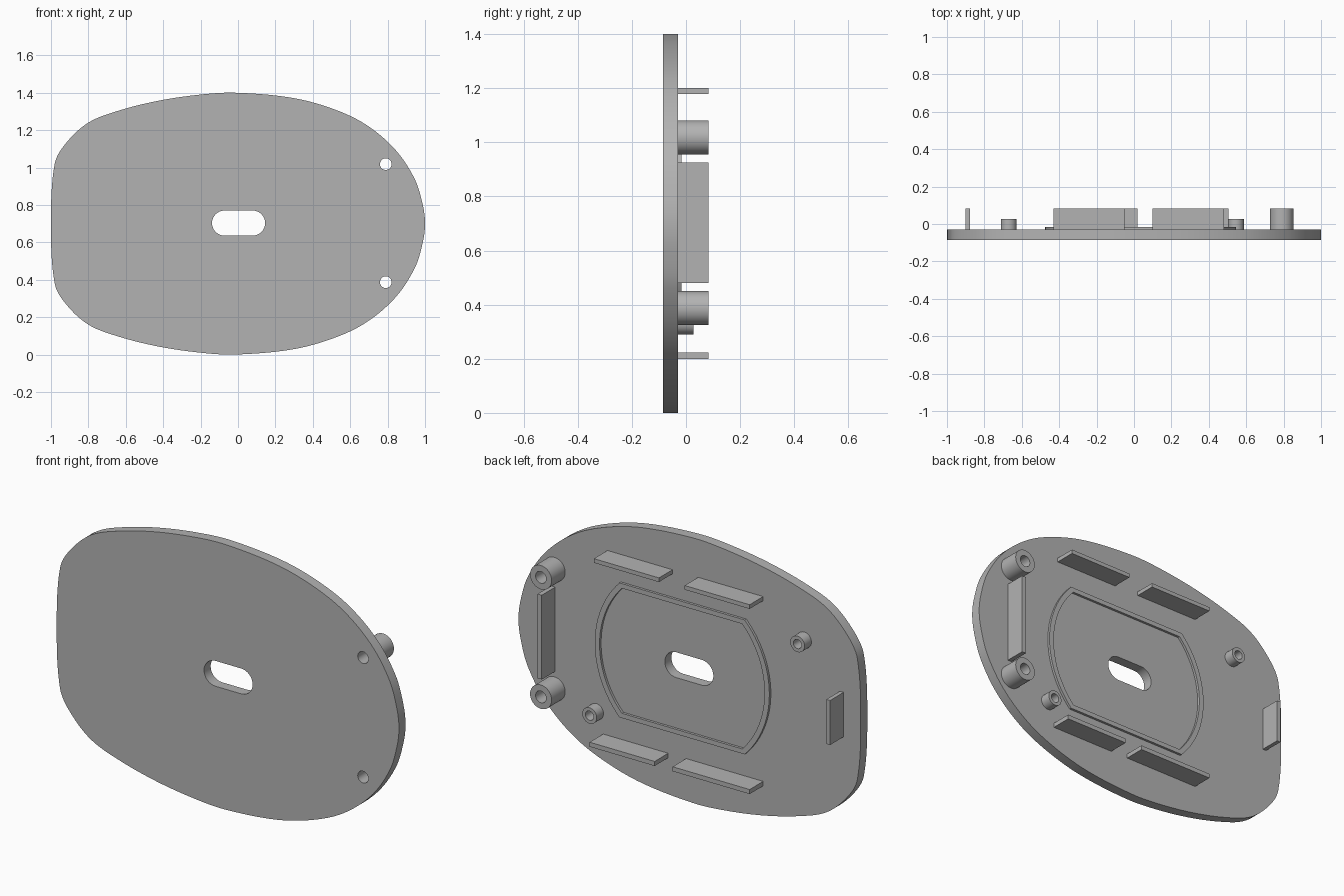
import bpy
import bmesh
from math import cos, sin, asin, pi, radians
from mathutils import Vector, Matrix
from mathutils.geometry import interpolate_bezier

cube = bpy.data.objects.get("Cube")
if cube:
    bpy.data.objects.remove(cube, do_unlink=True)

MID = 0.7          # height of the horizontal symmetry line
FRONT, FACE, TOP = -0.085, -0.03, 0.083

grey = bpy.data.materials.new("plain_grey")
grey.use_nodes = True
grey.diffuse_color = (0.45, 0.45, 0.45, 1)
grey.node_tree.nodes["Principled BSDF"].inputs["Base Color"].default_value = grey.diffuse_color


def arc(cx, cz, r, a0, a1, n):
    """Points on an arc, both ends included."""
    return [(cx + r * cos(a0 + (a1 - a0) * i / n), cz + r * sin(a0 + (a1 - a0) * i / n))
            for i in range(n + 1)]


def circle(cx, cz, r, n=40):
    return arc(cx, cz, r, 0, 2 * pi, n)[:-1]


def rect(x0, x1, z0, z1):
    return [(x0, z0), (x1, z0), (x1, z1), (x0, z1)]


def smooth_loop(points, steps=8):
    """Closed smooth curve through the points."""
    pts = [Vector(p) for p in points]
    n = len(pts)
    tan = [(pts[(i + 1) % n] - pts[i - 1]).normalized() for i in range(n)]
    out = []
    for i in range(n):
        a, b = pts[i], pts[(i + 1) % n]
        d = (b - a).length / 3
        out += interpolate_bezier(a, a + tan[i] * d, b - tan[(i + 1) % n] * d, b, steps + 1)[:-1]
    return [(p.x, p.y) for p in out]


def extrude(name, loops, y0, y1):
    """Fill the x-z loops (inner loops become holes) and extrude from y0 to y1."""
    curve = bpy.data.curves.new(name, 'CURVE')
    curve.dimensions = '2D'
    curve.fill_mode = 'BOTH'
    curve.extrude = (y1 - y0) / 2
    for loop in loops:
        s = curve.splines.new('POLY')
        s.points.add(len(loop) - 1)
        for p, (x, z) in zip(s.points, loop):
            p.co = (x, z, 0, 1)
        s.use_cyclic_u = True
    temp = bpy.data.objects.new(name + "_outline", curve)
    mesh = bpy.data.meshes.new_from_object(temp)
    bpy.data.objects.remove(temp)
    bpy.data.curves.remove(curve)
    mesh.transform(Matrix.Translation((0, (y0 + y1) / 2, 0)) @ Matrix.Rotation(pi / 2, 4, 'X'))
    bm = bmesh.new()
    bm.from_mesh(mesh)
    bmesh.ops.remove_doubles(bm, verts=bm.verts, dist=1e-5)
    bmesh.ops.recalc_face_normals(bm, faces=bm.faces)
    bm.to_mesh(mesh)
    bm.free()
    mesh.name = name
    mesh.materials.clear()
    mesh.materials.append(grey)
    obj = bpy.data.objects.new(name, mesh)
    bpy.context.collection.objects.link(obj)
    bpy.ops.object.select_all(action='DESELECT')
    obj.select_set(True)
    bpy.context.view_layer.objects.active = obj
    bpy.ops.object.shade_smooth_by_angle(angle=radians(30))
    return obj


# Base plate: egg-like outline mirrored about the middle, slot and two screw holes
half = [(-0.98, 1.02), (-0.92, 1.13), (-0.8, 1.24), (-0.635, 1.305), (-0.42, 1.358),
        (-0.2, 1.39), (-0.02, 1.4), (0.275, 1.375), (0.49, 1.32), (0.675, 1.235),
        (0.837, 1.1), (0.944, 0.94), (0.988, 0.8)]
outline = [(-1, MID)] + half + [(1, MID)] + [(x, 2 * MID - z) for x, z in reversed(half)]
slot = (arc(0.078, 0.703, 0.067, -pi / 2, pi / 2, 16)
        + arc(-0.072, 0.703, 0.067, pi / 2, 3 * pi / 2, 16))
screws = {"upper": (0.79, 1.018), "lower": (0.79, 0.387)}
extrude("base_plate",
        [smooth_loop(outline), slot] + [circle(x, z, 0.031) for x, z in screws.values()],
        FRONT, FACE)


# Low ridge: circle with its top and bottom cut flat
def flat_circle(r, h):
    a = asin(h / r)
    return arc(0.035, MID, r, -a, a, 24) + arc(0.035, MID, r, pi - a, pi + a, 24)


extrude("seat_ridge", [flat_circle(0.51, 0.355), flat_circle(0.482, 0.33)], FACE, -0.017)

# Screw bosses and short locating pegs
for side, (x, z) in screws.items():
    extrude(side + "_screw_boss", [circle(x, z, 0.063), circle(x, z, 0.031)], FACE, TOP)
for side, x, z in (("upper", -0.67, 1.035), ("lower", 0.545, 0.332)):
    extrude(side + "_peg", [circle(x, z, 0.042), circle(x, z, 0.024)], FACE, 0.027)

# Upright tabs around the rim
tabs = {
    "upper_right_tab": (-0.43, -0.05, 1.178, 1.2),
    "upper_left_tab": (0.1, 0.48, 1.178, 1.2),
    "lower_right_tab": (-0.43, 0.02, 0.2, 0.224),
    "lower_left_tab": (0.125, 0.505, 0.2, 0.224),
    "left_rib": (0.785, 0.81, 0.48, 0.925),
    "right_tab": (-0.9, -0.878, 0.585, 0.82),
}
for name, box in tabs.items():
    extrude(name, [rect(*box)], FACE, TOP)
